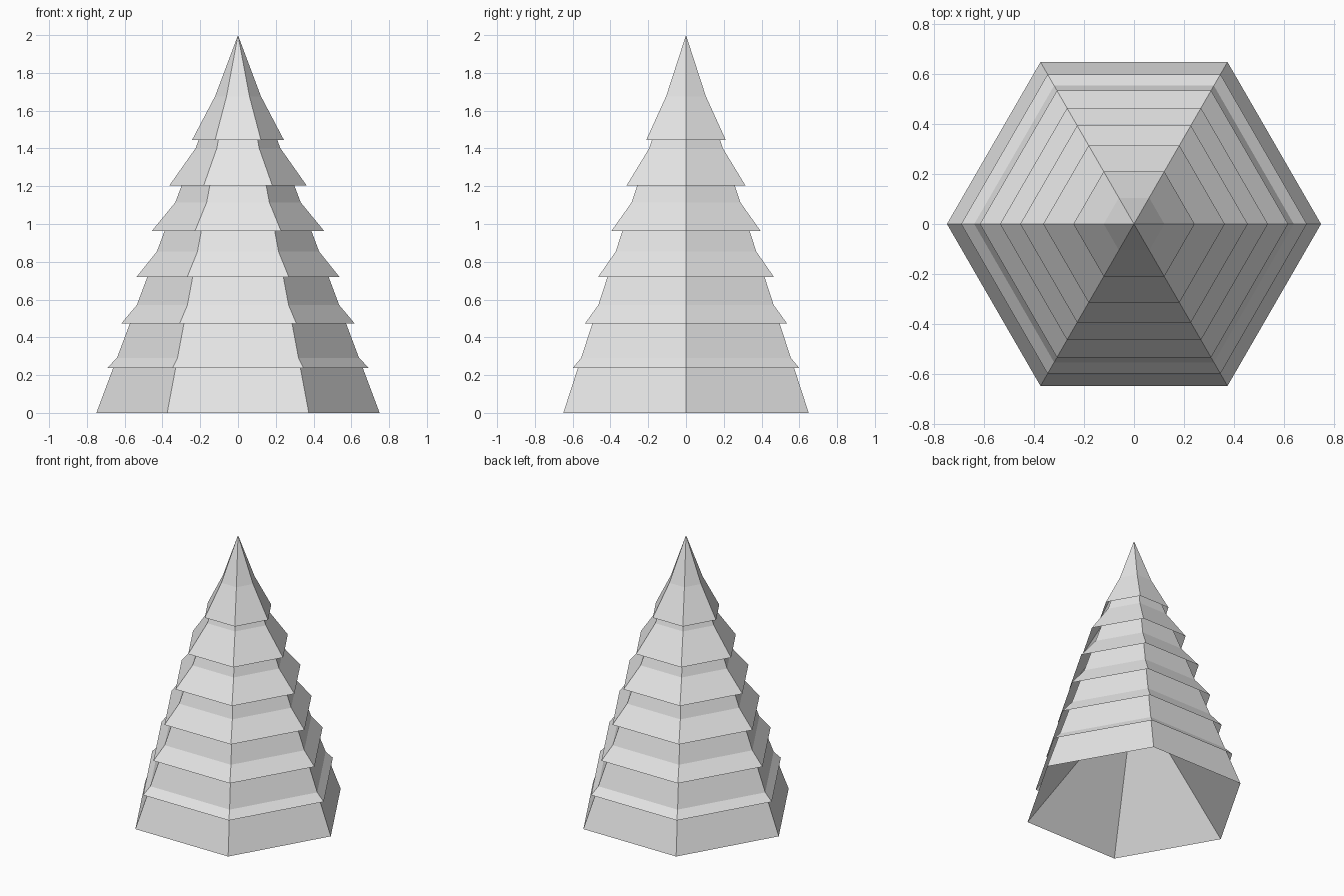
import bpy
import bmesh
from math import cos, sin, pi

cube = bpy.data.objects.get("Cube")
if cube:
    bpy.data.objects.remove(cube, do_unlink=True)

SIDES = 6

# Single flat grey
grey = bpy.data.materials.new("plain_grey")
grey.use_nodes = True
colour = (0.8, 0.8, 0.8, 1)
grey.diffuse_color = colour
grey.node_tree.nodes["Principled BSDF"].inputs["Base Color"].default_value = colour


def open_cone(name, radius, base, apex):
    """Flat-sided cone without a bottom cap, with corners on the x axis."""
    bm = bmesh.new()
    tip = bm.verts.new((0, 0, apex))
    angles = [2 * pi * i / SIDES for i in range(SIDES)]
    ring = [bm.verts.new((radius * cos(a), radius * sin(a), base)) for a in angles]
    for i in range(SIDES):
        bm.faces.new((ring[i], ring[(i + 1) % SIDES], tip))
    mesh = bpy.data.meshes.new(name)
    bm.to_mesh(mesh)
    bm.free()
    mesh.materials.append(grey)
    obj = bpy.data.objects.new(name, mesh)
    bpy.context.collection.objects.link(obj)
    return obj


# Tall body of the tree
open_cone("tree_body", 0.75, 0, 2)

# Branch tiers from the ground up: radius, base height, tip height
tiers = [
    (0.75, 0.0, 0.83),
    (0.693, 0.237, 0.96),
    (0.618, 0.473, 1.21),
    (0.537, 0.72, 1.39),
    (0.456, 0.963, 1.52),
    (0.364, 1.203, 1.72),
    (0.243, 1.445, 1.907),
]
for number, tier in enumerate(tiers, 1):
    open_cone(f"branch_tier_{number}", *tier)
